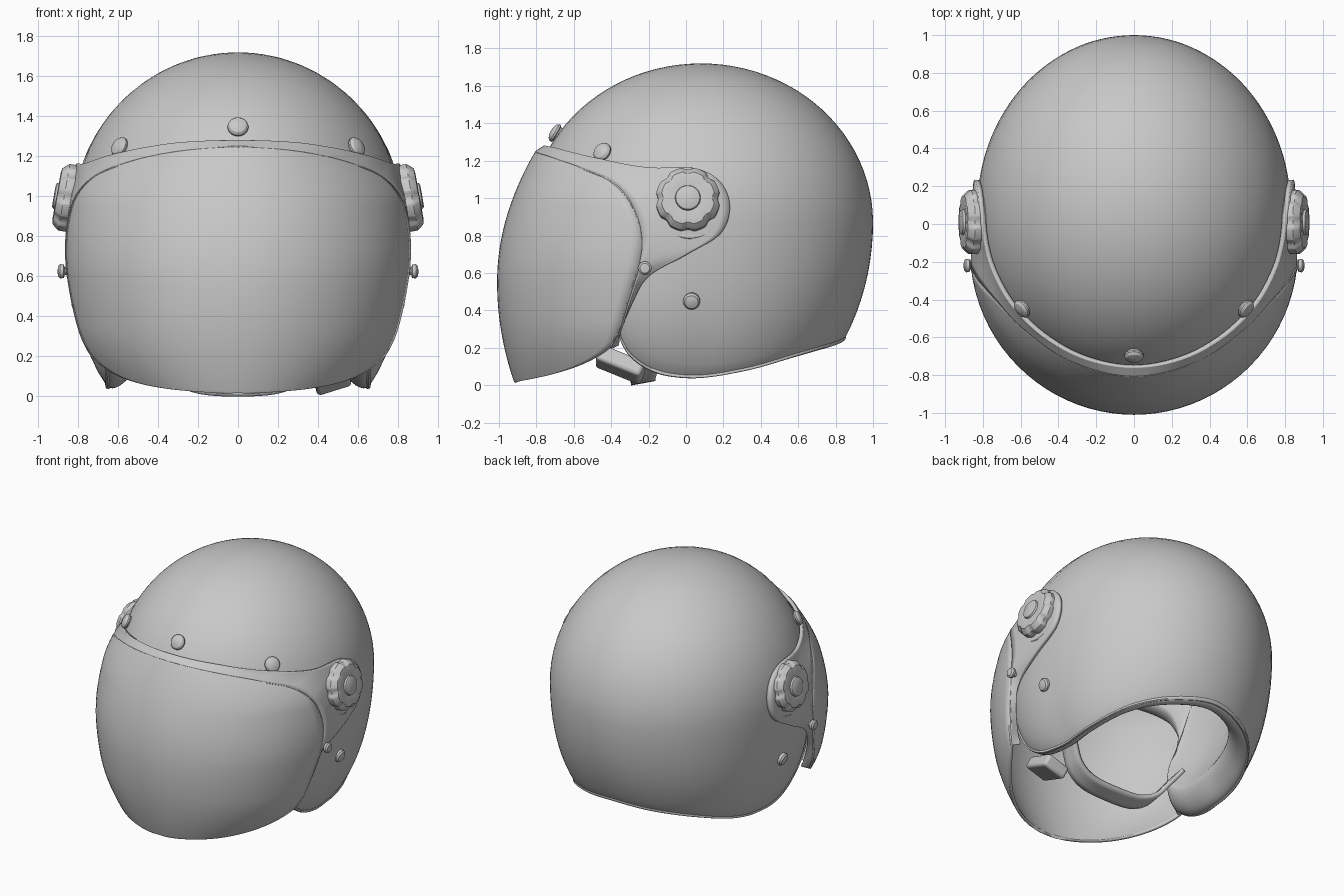
import bpy, bmesh, math
from mathutils import Vector

if "Cube" in bpy.data.objects:
    bpy.data.objects.remove(bpy.data.objects["Cube"])

grey = bpy.data.materials.new("plain grey")
grey.use_nodes = True
grey.diffuse_color = (0.58, 0.58, 0.58, 1)
grey.node_tree.nodes["Principled BSDF"].inputs["Base Color"].default_value = (0.58, 0.58, 0.58, 1)


def finish(name, bm, thickness=0, bevel=0, angle=40):
    """Turn a bmesh into a smooth grey object."""
    bmesh.ops.remove_doubles(bm, verts=bm.verts, dist=0.0005)
    bmesh.ops.recalc_face_normals(bm, faces=bm.faces)
    mesh = bpy.data.meshes.new(name)
    bm.to_mesh(mesh)
    bm.free()
    obj = bpy.data.objects.new(name, mesh)
    bpy.context.collection.objects.link(obj)
    mesh.materials.append(grey)
    if thickness:
        mod = obj.modifiers.new("thickness", "SOLIDIFY")
        mod.thickness, mod.offset = thickness, 0
    if bevel:
        mod = obj.modifiers.new("bevel", "BEVEL")
        mod.width, mod.segments = bevel, 3
    bpy.ops.object.select_all(action="DESELECT")
    obj.select_set(True)
    bpy.context.view_layer.objects.active = obj
    bpy.ops.object.shade_smooth_by_angle(angle=math.radians(angle))
    return obj


def grid(name, rows, closed=False, **kw):
    """Skin a list of equally long rows of points."""
    bm = bmesh.new()
    verts = [[bm.verts.new(p) for p in row] for row in rows]
    n = len(rows[0])
    for a, b in zip(verts, verts[1:]):
        for i in range(n if closed else n - 1):
            j = (i + 1) % n
            bm.faces.new((a[i], a[j], b[j], b[i]))
    return finish(name, bm, **kw)


def spline(pts, steps, closed=False):
    """Smooth curve through the points."""
    n, out = len(pts), []
    pick = (lambda i: pts[i % n]) if closed else (lambda i: pts[max(0, min(n - 1, i))])
    for i in range(n if closed else n - 1):
        a, b, c, d = (pick(i + k) for k in (-1, 0, 1, 2))
        for s in range(steps):
            t = s / steps
            out.append(0.5 * (2 * b + (c - a) * t + (2 * a - 5 * b + 4 * c - d) * t * t
                              + (3 * b - a - 3 * c + d) * t ** 3))
    return out if closed else out + [pts[-1].copy()]


def flip(p):
    return Vector((-p.x, p.y, p.z))


def both_sides(half):
    """Join a half outline that starts on the middle plane with its mirror."""
    return [flip(p) for p in reversed(half[1:])] + half


# Shell form: an egg, deeper below its widest level and fuller at the cheeks
def radii(uy, uz):
    below = max(0, -uz)
    return 0.83 * (1 + 0.25 * below ** 2 + 0.4 * below * max(0, -uy)), 0.92, 1.13 if below else 0.85


def to_shell(u):
    rx, ry, rz = radii(u.y, u.z)
    return Vector((rx * u.x, 0.08 + ry * u.y, 0.87 + rz * u.z))


def from_shell(p):
    y, z = (p.y - 0.08) / 0.92, p.z - 0.87
    z /= 0.85 if z > 0 else 1.13
    return Vector((p.x / radii(y, z)[0], y, z))


def shell_dir(y, z):
    u = from_shell(Vector((0, y, z)))
    u.x = math.sqrt(max(0, 1 - u.length_squared))
    return u.normalized()


# Shell with a thick rolled rim, padded most at the cheeks
rim_side = [(-.79, 1.15), (-.62, 1.08), (-.44, .95), (-.34, .75), (-.33, .55), (-.37, .36),
            (-.32, .19), (-.19, .085), (0, .045), (.3, .08), (.57, .155), (.76, .21), (.86, .235)]
half = [shell_dir(*p) for p in rim_side]
half[0].x = half[-1].x = 0
rim = [u.normalized() for u in spline(half + [flip(u) for u in reversed(half[1:-1])], 6, True)]
pole = Vector((0, 0.435, 0.9)).normalized()


def shell_ring(t, extra, inset):
    """Ring t of the way from crown to rim; inset runs from 0 outside to 1 inside."""
    ring = []
    for u in rim:
        side = (u - pole * pole.dot(u)).normalized()
        a = (pole.angle(u) - 0.01) * t + extra
        padding = 0.17 + t * t * (0.09 * u.x ** 2 - 0.02)
        ring.append(to_shell((pole * math.cos(a) + side * math.sin(a)) * (1 - padding * inset)))
    return ring


rows = [shell_ring(i / 26, 0, 0) for i in range(27)]
for i in range(1, 12):
    k = math.pi * i / 12
    rows.append(shell_ring(1, 0.07 * math.sin(k), 0.5 - 0.5 * math.cos(k)))
rows += [shell_ring(1 - i / 16, 0, 1) for i in range(17)]
grid("helmet_shell", rows, closed=True)

# Slim lip along the shell edge
lip = []
for k in range(9):
    a = math.tau * k / 8
    lip.append(shell_ring(1, 0.008 + 0.015 * math.cos(a), 0.04 - 0.08 * math.sin(a)))
grid("edge_lip", lip, closed=True)


# Bubble visor: elliptical level sections bounded by a side outline
def visor_size(z):
    front = -1 + (0.32 if z < 0.55 else 0.42) * (z - 0.55) ** 2
    rise = max(0, min(1, (z - 0.6) / 0.6))
    centre = -0.15 + 0.15 * rise * rise * (3 - 2 * rise)
    width = 0.86 - 0.24 * (z - 0.78) ** 2 - 1.6 * max(0, z - 0.95) ** 2 - 0.8 * max(0, 0.35 - z) ** 2
    return centre, centre - front, width


def visor_angle(y, z):
    centre, depth, _ = visor_size(z)
    return math.acos(max(-1, min(1, (centre - y) / depth)))


def visor_point(angle, z):
    centre, depth, width = visor_size(z)
    return Vector((width * math.sin(angle), centre - depth * math.cos(angle), z))


visor_side = [(-.80, 1.24), (-.72, 1.215), (-.55, 1.155), (-.40, 1.09), (-.31, 1.0), (-.26, .9),
              (-.24, .82), (-.235, .74), (-.245, .67), (-.26, .6), (-.31, .45), (-.355, .3)]
visor_low = [(-.4, .205), (-.54, .12), (-.72, .06), (-.915, .02)]
half = [visor_point(0, 1.24)] + [visor_point(visor_angle(*p), p[1]) for p in visor_side[1:] + visor_low]
half[-1].x = 0
mirrored = [flip(half[1])] + half + [flip(half[-2])]
outline = spline(mirrored, 8)[8:-8]
rows = []
for p in outline:
    end = visor_angle(p.y, p.z) if p.x > 1e-4 else 0
    rows.append([visor_point(end * (i / 20 - 1), p.z) for i in range(41)])
grid("visor", rows, thickness=0.02)

# Visor frame: brow strip widening into a hinge plate on each side
frame_side = [(-.77, 1.28), (-.66, 1.25), (-.45, 1.2), (-.2, 1.155), (.05, 1.15), (.18, 1.08),
              (.23, .95), (.18, .81), (0, .7), (-.2, .59), (-.29, .45), (-.35, .3), (-.36, .23)]
outer = [to_shell(shell_dir(*p) * 1.02) for p in frame_side]
outer[0].x = 0
inner_line = spline(both_sides(half[:len(frame_side)]), 8)
outer_line = spline(both_sides(outer), 8)
rows = []
for i in range(11):
    row = []
    for a, b in zip(inner_line, outer_line):
        u = from_shell(a.lerp(b, i / 10))
        row.append(to_shell(u * max(1, 1.02 / u.length)))
    rows.append(row)
grid("visor_frame", rows, thickness=0.025)

# Raised bead along the visor edge
bead = []
for k in range(9):
    a = math.tau * k / 8
    bead.append([p + 0.011 * Vector((math.copysign(min(1, abs(p.x) * 2), p.x) * math.cos(a),
                                     -math.cos(a) * 0.5, math.sin(a))) for p in inner_line])
grid("visor_bead", bead)


def lathe(name, profile, loc, axis, sides=24, lobes=0, depth=0):
    """Turn (radius, height) pairs about an axis, with optional scallops."""
    turn = Vector(axis).to_track_quat("Z", "Y")
    rows = []
    for r, h in profile:
        row = []
        for i in range(sides):
            a = math.tau * i / sides
            dip = depth * max(0, math.cos(lobes * a)) if r > 0.14 else 0
            row.append(Vector(loc) + turn @ Vector(((r - dip) * math.cos(a), (r - dip) * math.sin(a), h)))
        rows.append(row)
    grid(name, rows, closed=True, angle=32)


# Snaps, pins and hinge knobs
snap = [(0, -.03), (.04, -.03), (.042, .005), (.052, .01), (.052, .02), (.042, .033), (.02, .041), (0, .043)]
rivet = [(0, -.02), (.045, -.02), (.045, .01), (.036, .022), (.016, .027), (0, .028)]
pin = [(0, -.06), (.018, -.06), (.018, .025), (.034, .032), (.036, .05), (.026, .06), (0, .063)]
knob = [(0, -.02), (.15, -.02), (.165, 0), (.172, .02), (.172, .058), (.162, .072), (.143, .092), (.115, .096),
        (.068, .092), (.064, .104), (.055, .109), (0, .11)]


def on_shell(y, z):
    u = shell_dir(y, z)
    normal = Vector([c / r for c, r in zip(u, radii(u.y, u.z))])
    return to_shell(u), normal.normalized()


lathe("front_snap", snap, (0, -.685, 1.34), (0, -.85, .5))
for side, s in (("left", 1), ("right", -1)):
    p, n = on_shell(-.44, 1.24)
    lathe(side + "_snap", snap, (s * p.x, p.y, p.z), (s * n.x, n.y, n.z))
    p, n = on_shell(.03, .45)
    lathe(side + "_rivet", rivet, (s * p.x, p.y, p.z), (s * n.x, n.y, n.z))
    lathe(side + "_pin", pin, (s * .84, -.22, .625), (s, 0, 0))
    tilt = (s, 0, .18)
    lathe(side + "_hinge_boss", [(0, -.03), (.19, -.03), (.19, .01), (.18, .02), (0, .02)],
          (s * .81, .02, .96), tilt, 48)
    lathe(side + "_hinge_knob", knob, (s * .813, .01, .985), tilt, 96, 8, .012)

# Chin strap and its buckle
path = [Vector(p) for p in ((0, -.23, .025), (.2, -.23, .04), (.33, -.21, .1), (.41, -.17, .2), (.48, -.12, .3))]
strap = spline(both_sides(path), 8)
rows = [[p + Vector((0, .065, .012)) * k for p in strap] for k in (-1, -.5, 0, .5, 1)]
grid("chin_strap", rows, thickness=0.03)
bm = bmesh.new()
bmesh.ops.create_cube(bm, size=1)
bmesh.ops.scale(bm, verts=bm.verts, vec=(.18, .26, .09))
buckle = finish("strap_buckle", bm, bevel=0.02)
buckle.location, buckle.rotation_euler = (.46, -.35, .11), (-.4, -.3, 0)
